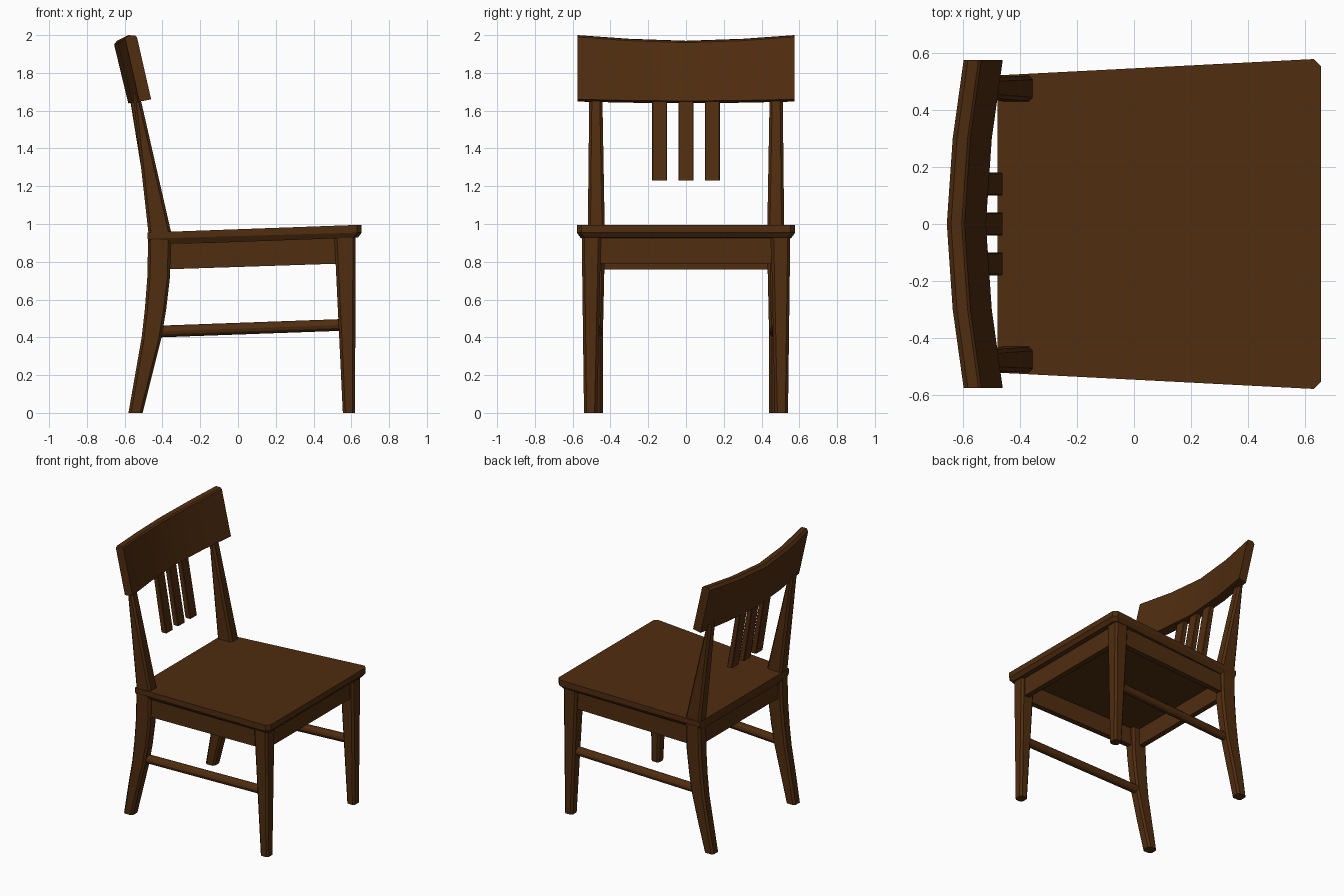
import bpy, bmesh
from math import sin, cos, pi, radians

cube = bpy.data.objects.get("Cube")
if cube:
    bpy.data.objects.remove(cube)

wood = bpy.data.materials.new("dark brown wood")
wood.use_nodes = True
colour = (0.08, 0.026, 0.005, 1)
wood.diffuse_color = colour
wood.node_tree.nodes["Principled BSDF"].inputs["Base Color"].default_value = colour


def loft(name, rings, smooth=True):
    """Skin a row of matching point rings and cap both ends."""
    bm = bmesh.new()
    rows = [[bm.verts.new(p) for p in ring] for ring in rings]
    n = len(rows[0])
    for a, b in zip(rows, rows[1:]):
        for i in range(n):
            j = (i + 1) % n
            bm.faces.new((a[i], a[j], b[j], b[i]))
    bm.faces.new(rows[0][::-1])
    bm.faces.new(rows[-1])
    bmesh.ops.recalc_face_normals(bm, faces=bm.faces)
    mesh = bpy.data.meshes.new(name)
    bm.to_mesh(mesh)
    bm.free()
    mesh.materials.append(wood)
    obj = bpy.data.objects.new(name, mesh)
    bpy.context.collection.objects.link(obj)
    if smooth:
        bpy.ops.object.select_all(action="DESELECT")
        obj.select_set(True)
        bpy.context.view_layer.objects.active = obj
        bpy.ops.object.shade_smooth_by_angle(angle=radians(30))
    return obj


def section(x0, x1, y0, y1, z, c=0.014):
    """Horizontal rectangle with cut corners."""
    return [(x0 + c, y0, z), (x1 - c, y0, z), (x1, y0 + c, z), (x1, y1 - c, z),
            (x1 - c, y1, z), (x0 + c, y1, z), (x0, y1 - c, z), (x0, y0 + c, z)]


def flip(rings, side):
    return [[(x, y * side, z) for x, y, z in ring] for ring in rings]


# Seat: tapered board, tilted up to the front, undercut around the edge
def seat_ring(back_z, front_z, inset):
    f, b = 0.655 - inset, -0.478 + inset * 0.3
    w, v = 0.578 - inset, 0.521 - inset
    outline = [(b, v), (b, -v), (f - 0.025, -w), (f, 0.025 - w), (f, w - 0.025), (f - 0.025, w)]
    return [(x, y, back_z + (front_z - back_z) * (x - b) / (f - b)) for x, y in outline]


loft("seat", [seat_ring(0.888, 0.928, 0.02), seat_ring(0.922, 0.955, 0),
              seat_ring(0.955, 0.996, 0)], False)

# Back post profile: height, back x, front x, inner y, outer y
post = [(0, -0.58, -0.505, 0.44, 0.515), (0.2, -0.545, -0.455, 0.44, 0.52),
        (0.4, -0.51, -0.405, 0.44, 0.52), (0.55, -0.493, -0.38, 0.437, 0.52),
        (0.72, -0.48, -0.36, 0.433, 0.52), (0.96, -0.475, -0.355, 0.43, 0.52),
        (1.69, -0.557, -0.522, 0.443, 0.512)]

for side, label in ((1, "left"), (-1, "right")):
    loft(label + "_back_post", flip([section(b, f, i, o, z) for z, b, f, i, o in post], side))
    # Tapered front leg
    loft(label + "_front_leg", flip([section(0.555, 0.62, 0.47, 0.54, 0),
                                     section(0.51, 0.622, 0.45, 0.552, 0.935)], side))
    # Side apron
    loft(label + "_apron", flip([
        [(-0.38, 0.46, 0.76), (-0.38, 0.5, 0.76), (-0.38, 0.5, 0.91), (-0.38, 0.46, 0.91)],
        [(0.53, 0.49, 0.79), (0.53, 0.53, 0.79), (0.53, 0.53, 0.94), (0.53, 0.49, 0.94)]],
        side), False)
    # Round stretcher
    ring = [(0.031 * cos(k * pi / 6), 0.031 * sin(k * pi / 6)) for k in range(12)]
    loft(label + "_stretcher", flip([[(x, y + dy, z + dz) for dy, dz in ring]
                                     for x, y, z in ((-0.44, 0.472, 0.43), (0.56, 0.498, 0.466))],
                                    side))

# Cross aprons
for name, x0, x1, low, high, w in (("front_apron", 0.56, 0.6, 0.79, 0.94, 0.48),
                                   ("back_apron", -0.45, -0.41, 0.76, 0.91, 0.46)):
    loft(name, [[(x0, y, low), (x1, y, low), (x1, y, high), (x0, y, high)]
                for y in (-w, w)], False)

# Curved, leaning top rail
rail = [(-0.46, 1.66), (-0.535, 1.99), (-0.545, 1.998), (-0.582, 2.0), (-0.597, 1.98),
        (-0.522, 1.648)]
rings = []
for y, bow in ((-0.575, 0), (-0.3, 0.65), (0, 1), (0.3, 0.65), (0.575, 0)):
    rings.append([(x - 0.059 * bow, y, z - (0.03 if z > 1.8 else 0.009) * bow) for x, z in rail])
loft("top_rail", rings)

# Three short hanging back slats
for y, label in ((0.14, "left"), (0, "middle"), (-0.14, "right")):
    loft(label + "_slat", [section(-0.502, -0.46, y - 0.04, y + 0.04, 1.23, 0.004),
                           section(-0.575, -0.538, y - 0.04, y + 0.04, 1.68, 0.004)], False)
